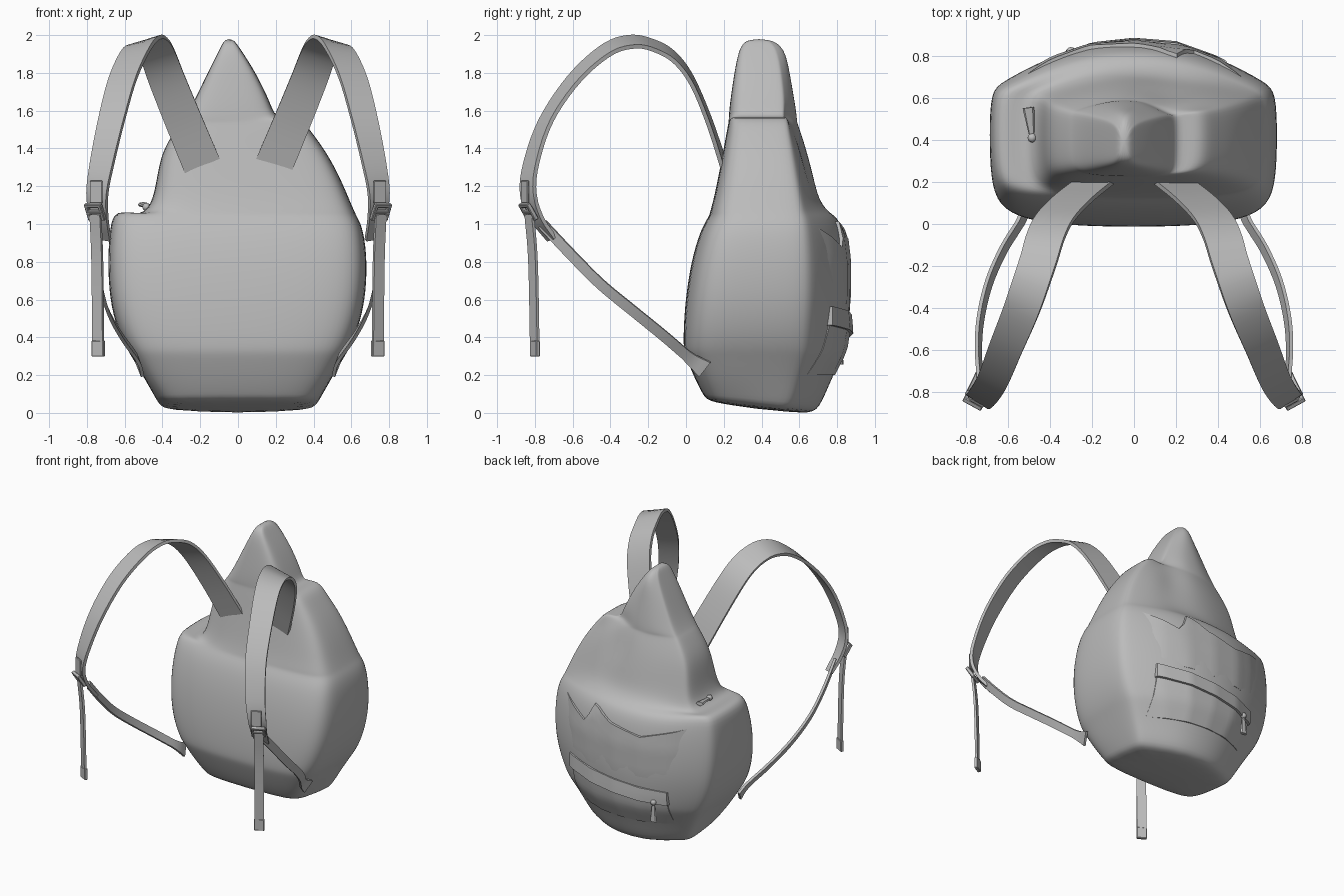
import bpy, bmesh, math
from mathutils import Vector, Matrix

if "Cube" in bpy.data.objects:
    bpy.data.objects.remove(bpy.data.objects["Cube"], do_unlink=True)

GREY = bpy.data.materials.new("plain grey")
GREY.use_nodes = True
GREY.diffuse_color = (0.5, 0.5, 0.5, 1)
GREY.node_tree.nodes["Principled BSDF"].inputs["Base Color"].default_value = (0.5, 0.5, 0.5, 1)


def finish(name, bm, subdiv=0, angle=35):
    bmesh.ops.recalc_face_normals(bm, faces=bm.faces)
    mesh = bpy.data.meshes.new(name)
    bm.to_mesh(mesh)
    bm.free()
    mesh.materials.append(GREY)
    ob = bpy.data.objects.new(name, mesh)
    bpy.context.collection.objects.link(ob)
    if subdiv:
        mod = ob.modifiers.new("soften", 'SUBSURF')
        mod.levels = mod.render_levels = subdiv
    bpy.ops.object.select_all(action='DESELECT')
    ob.select_set(True)
    bpy.context.view_layer.objects.active = ob
    if subdiv:
        bpy.ops.object.shade_smooth()
    else:
        bpy.ops.object.shade_smooth_by_angle(angle=math.radians(angle))


def lerp_table(table, t):
    """Interpolate rows of a table sorted by first column."""
    if t <= table[0][0]:
        return table[0][1:]
    for a, b in zip(table, table[1:]):
        if t <= b[0]:
            k = (t - a[0]) / (b[0] - a[0])
            return tuple(p + (q - p) * k for p, q in zip(a[1:], b[1:]))
    return table[-1][1:]


def skin(bm, rows, closed):
    for r0, r1 in zip(rows, rows[1:]):
        n = len(r0)
        for i in range(n if closed else n - 1):
            j = (i + 1) % n
            bm.faces.new((r0[i], r0[j], r1[j], r1[i]))


# Bag levels: height, left x, right x, front y, side corner y, back y
LEVELS = [
    (0.03, -.39, .39, .12, .50, .65),
    (0.07, -.42, .42, .09, .55, .71),
    (0.17, -.485, .485, .05, .58, .77),
    (0.30, -.56, .56, -.005, .62, .835),
    (0.34, -.585, .585, -.015, .625, .85),
    (0.44, -.635, .63, -.015, .63, .865),
    (0.60, -.675, .67, -.005, .64, .88),
    (0.80, -.685, .68, .025, .64, .87),
    (0.97, -.675, .66, .075, .63, .84),
    (1.04, -.65, .625, .12, .62, .80),
    (1.06, -.50, .615, .125, .61, .76),
    (1.13, -.445, .585, .145, .60, .71),
    (1.25, -.425, .535, .17, .58, .68),
    (1.38, -.40, .465, .195, .56, .645),
    (1.49, -.335, .385, .215, .54, .61),
    (1.54, -.30, .315, .225, .53, .59),
    (1.55, -.29, .20, .225, .53, .59),
    (1.63, -.24, .175, .23, .52, .58),
    (1.80, -.16, .095, .255, .50, .55),
    (1.93, -.095, .01, .28, .475, .525),
    (1.98, -.07, -.025, .32, .43, .45),
]
# Half cross-section: sideways fraction, front-to-side part, side-to-back part
FRONT = [(0, 0), (.5, .01), (.8, .05), (.95, .13), (1, .3), (1.01, .65)]
BACK = [(1, -.05), (.93, .15), (.62, .62), (.32, .92), (0, 1)]


def ring(z):
    xl, xr, f, m, b = lerp_table(LEVELS, z)
    half = [(u, f + v * (m - f)) for u, v in FRONT] + [(u, m + v * (b - m)) for u, v in BACK]
    loop = half + [(-u, y) for u, y in half[-2:0:-1]]
    return [((xl + xr) / 2 + u * (xr - xl) / 2, y) for u, y in loop]


# Main bag
bm = bmesh.new()
rows = []
for i, lev in enumerate(LEVELS):
    z, row = lev[0], []
    for x, y in ring(z):
        h = z
        if i < 2:                                   # base slopes down to the back
            h += (.3 - y) * .12
        if z == 1.04 and x < -.59:                  # small side horn
            h += .045
        if z == 1.06 and x < -.4:                   # dip beside the horn
            h -= .025
        if z == 1.54 and x > .22:                   # tip of the second peak
            h += .04
        if 1.1 < z < 1.6 and y > lev[4]:            # groove between the two peaks
            y -= .04 * max(0, 1 - abs(x - .17) / .12)
        row.append(bm.verts.new((x, y, h)))
    rows.append(row)
skin(bm, rows, True)
bm.faces.new(rows[0])
bm.faces.new(rows[-1])
finish("bag_body", bm, 2)


def back_y(x, z):
    pts = sorted(p for p in ring(z)[7:14])
    return lerp_table(pts, x)[0]


def back_patch(name, x0, x1, top, bottom, lift_top, lift_bottom, fade=0, cols=28, nrow=8):
    """Raised cloth panel following the back of the bag, with a closed rim."""
    bm = bmesh.new()
    rows = []
    for r in range(-1, nrow + 2):
        t = min(max(r, 0), nrow) / nrow
        row = []
        for c in range(-1, cols + 2):
            s = min(max(c, 0), cols) / cols
            x = x0 + (x1 - x0) * s
            z0, z1 = bottom(x), top(x)
            z = z0 + (z1 - z0) * t
            rim = r in (-1, nrow + 1) or c in (-1, cols + 1)
            lift = -.03 if rim else lift_bottom + (lift_top - lift_bottom) * t
            lift -= fade * max(0, 1 - min(s, 1 - s) * 6)
            row.append(bm.verts.new((x, back_y(x, z) + lift, z)))
        rows.append(row)
    skin(bm, rows, False)
    finish(name, bm, 0, 40)


# Lower flame-shaped panel with a wavy top, and the rear pocket with its flap
WAVE = [(-.6, 1.01), (-.45, .95), (-.2, .88), (.05, .93), (.2, 1.02),
        (.27, .87), (.45, .95), (.6, 1.02)]
back_patch("lower_flame_panel", -.57, .57, lambda x: lerp_table(WAVE, x)[0],
           lambda x: .58, .012, -.008, fade=.025)
back_patch("pocket", -.38, .43, lambda x: .44 + .08 * x, lambda x: .2, .006, .004, fade=.004)
back_patch("pocket_flap", -.39, .44, lambda x: .52 + .1 * x, lambda x: .42 + .1 * x,
           .006, .024, nrow=3)


def spline(pts, steps=5):
    """Smooth path through points (Catmull-Rom)."""
    p = [Vector(q) for q in pts]
    p = [2 * p[0] - p[1]] + p + [2 * p[-1] - p[-2]]
    out = []
    for a, b, c, d in zip(p, p[1:], p[2:], p[3:]):
        for k in range(steps):
            t = k / steps
            out.append(.5 * (2 * b + (c - a) * t + (2 * a - 5 * b + 4 * c - d) * t * t
                             + (3 * b - a - 3 * c + d) * t ** 3))
    return out + [p[-2]]


def band(name, pts, profile, thick, side):
    """Flat webbing along a path; profile rows: progress, half width, width direction."""
    path = spline(pts)
    bm = bmesh.new()
    rows = []
    for i, p in enumerate(path):
        t = (path[min(i + 1, len(path) - 1)] - path[max(i - 1, 0)]).normalized()
        hw, *ref = lerp_table(profile, i / (len(path) - 1))
        w = Vector(ref)
        w = (w - w.dot(t) * t).normalized()
        n = t.cross(w)
        row = []
        for a, b in ((-1, -1), (1, -1), (1, 1), (-1, 1)):
            q = p + w * a * hw + n * b * thick / 2
            row.append(bm.verts.new((q.x * side, q.y, q.z)))
        rows.append(row)
    skin(bm, rows, True)
    bm.faces.new(rows[0])
    bm.faces.new(rows[-1])
    finish(name, bm, 0, 40)


def bars(name, boxes, place):
    """Small hardware made of bevelled boxes."""
    bm = bmesh.new()
    for centre, size in boxes:
        bmesh.ops.create_cube(bm, size=1, matrix=Matrix.Translation(centre)
                              @ Matrix.Diagonal((*size, 1)))
    bmesh.ops.bevel(bm, geom=bm.edges[:], offset=.004, segments=1, affect='EDGES')
    bmesh.ops.transform(bm, matrix=place, verts=bm.verts)
    finish(name, bm)


SHOULDER = [(.19, .2, 1.31), (.29, .12, 1.55), (.375, .03, 1.76), (.42, -.06, 1.88),
            (.45, -.16, 1.94), (.49, -.28, 1.965), (.54, -.42, 1.92), (.61, -.59, 1.77),
            (.67, -.74, 1.55), (.72, -.82, 1.32), (.745, -.835, 1.16), (.735, -.79, 1.03),
            (.71, -.71, .92)]
SHOULDER_PROFILE = [(0, .1, 1, 0, -.4), (.45, .088, 1, .2, -.3), (.65, .075, 1, .35, -.15),
                    (.85, .062, 1, .7, 0), (1, .04, 1, .7, 0)]
LOWER = [(.73, -.76, 1.0), (.74, -.6, .83), (.73, -.45, .68), (.69, -.28, .54),
         (.62, -.12, .41), (.535, .02, .29), (.52, .1, .23)]
LOWER_PROFILE = [(0, .028, .3, .5, .8), (.8, .028, .3, .5, .8), (1, .05, .3, .5, .8)]
FRAME = [((0, 0, .04), (.1, .025, .02)), ((0, 0, -.04), (.1, .025, .02)),
         ((.04, 0, 0), (.02, .025, .1)), ((-.04, 0, 0), (.02, .025, .1)),
         ((0, -.004, 0), (.08, .02, .018))]

# Straps and buckles on both sides
for side, label in ((1, "left"), (-1, "right")):
    band(label + "_shoulder_strap", SHOULDER, SHOULDER_PROFILE, .022, side)
    band(label + "_lower_strap", LOWER, LOWER_PROFILE, .018, side)
    band(label + "_strap_tail", [(.755, -.83, 1.05), (.745, -.81, .8), (.74, -.8, .31)],
         [(0, .033, 1, .7, 0), (1, .033, 1, .7, 0)], .016, side)
    turn = Matrix.Rotation(.5 * side, 4, 'Z')
    bars(label + "_buckle", FRAME, Matrix.Translation((.757 * side, -.835, 1.065))
         @ turn @ Matrix.Rotation(math.radians(32), 4, 'X'))
    bars(label + "_buckle_plate", [((0, 0, 0), (.075, .012, .12))],
         Matrix.Translation((.75 * side, -.852, 1.17)) @ turn)
    bars(label + "_tail_tip", [((0, 0, 0), (.072, .024, .085))],
         Matrix.Translation((.74 * side, -.8, .34)) @ turn)


def puller(name, place):
    """Zip puller: slider knob with a tapered handle hanging down -z."""
    bm = bmesh.new()
    bmesh.ops.create_uvsphere(bm, u_segments=10, v_segments=6, radius=.022)
    bmesh.ops.create_cone(bm, cap_ends=True, segments=8, radius1=.028, radius2=.013,
                          depth=.13, matrix=Matrix.Translation((0, 0, -.08))
                          @ Matrix.Diagonal((1, .5, 1, 1)))
    bmesh.ops.transform(bm, matrix=place, verts=bm.verts)
    finish(name, bm)


puller("pocket_zip_puller", Matrix.Translation((-.3, .82, .4)))
puller("top_zip_puller", Matrix.Translation((-.485, .41, 1.09))
       @ Matrix.Rotation(math.radians(95), 4, 'X') @ Matrix.Rotation(.12, 4, 'Y'))
bars("top_zip_plate", [((-.53, .4, 1.045), (.07, .14, .015))], Matrix.Identity(4))
